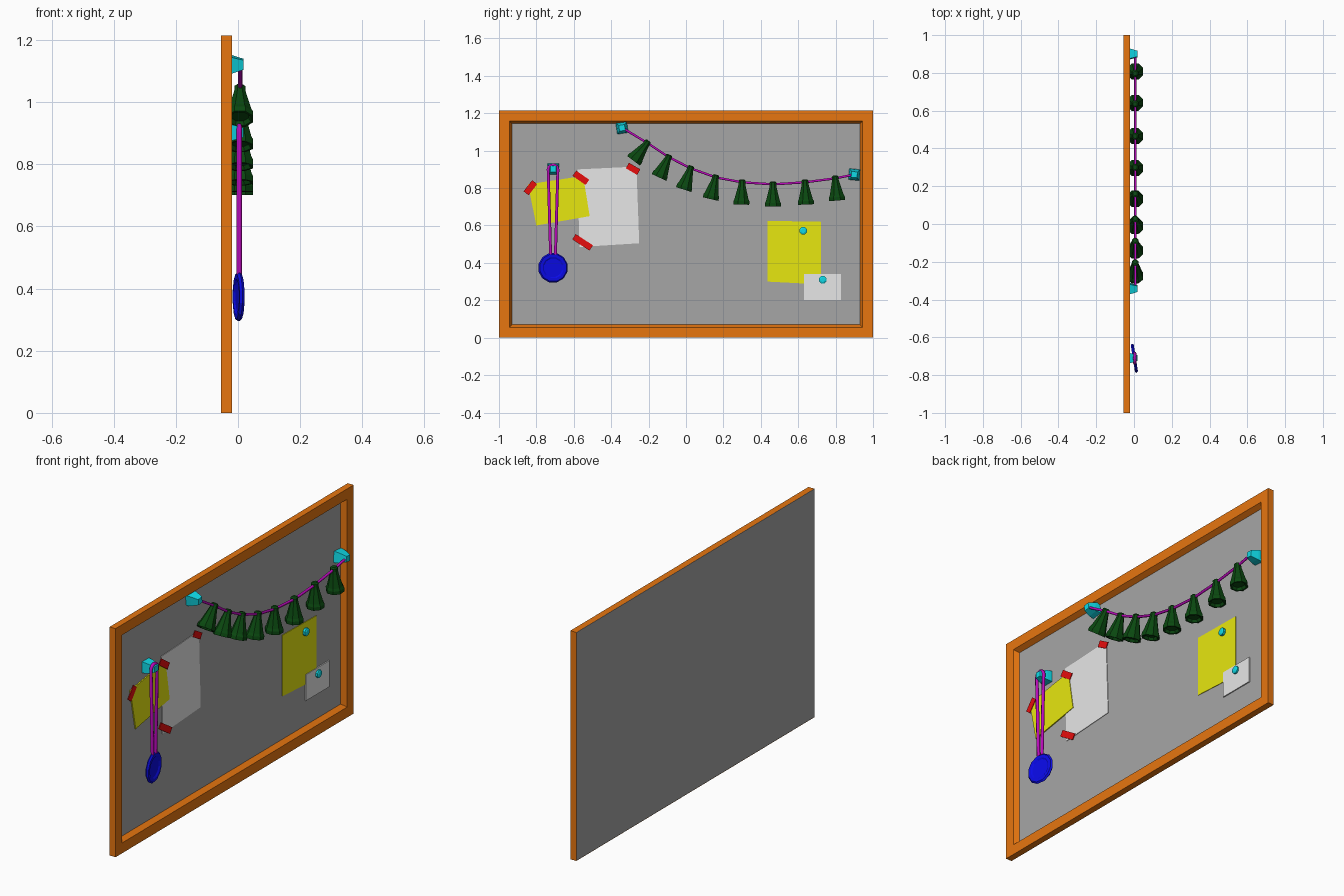
import bpy, bmesh, math
from mathutils import Matrix, Vector

if "Cube" in bpy.data.objects:
    bpy.data.objects.remove(bpy.data.objects["Cube"], do_unlink=True)


def material(name, r, g, b):
    m = bpy.data.materials.new(name)
    m.use_nodes = True
    m.diffuse_color = (r, g, b, 1)
    m.node_tree.nodes["Principled BSDF"].inputs["Base Color"].default_value = (r, g, b, 1)
    return m


ORANGE = material("orange_wood", 0.8, 0.18, 0.005)
GREY = material("board_grey", 0.38, 0.38, 0.38)
YELLOW = material("yellow_paper", 0.8, 0.8, 0.005)
WHITE = material("white_paper", 0.8, 0.8, 0.8)
RED = material("red_tape", 0.8, 0.004, 0.004)
CYAN = material("cyan_pin", 0.005, 0.7, 0.8)
GREEN = material("dark_green", 0.003, 0.065, 0.005)
PURPLE = material("purple_cord", 0.5, 0.003, 0.5)
BLUE = material("medal_blue", 0.003, 0.003, 0.8)

BACK, SURFACE, FRONT = -0.055, -0.047, -0.02
HEIGHT = 1.215


def finish(name, bm, mat, matrix=Matrix()):
    bmesh.ops.recalc_face_normals(bm, faces=bm.faces)
    mesh = bpy.data.meshes.new(name)
    bm.to_mesh(mesh)
    bm.free()
    mesh.materials.append(mat)
    obj = bpy.data.objects.new(name, mesh)
    obj.matrix_world = matrix
    bpy.context.collection.objects.link(obj)
    return obj


def loft(bm, loops, caps=True):
    for a, b in zip(loops, loops[1:]):
        n = len(a)
        for i in range(n):
            bm.faces.new((a[i], a[(i + 1) % n], b[(i + 1) % n], b[i]))
    if caps:
        bm.faces.new(loops[0])
        bm.faces.new(loops[-1])


def lathe(name, profile, sides, mat, matrix):
    """Closed solid from (radius, height) pairs around local z."""
    bm = bmesh.new()
    loops = []
    for r, h in profile:
        angles = [math.tau * (i + 0.5) / sides for i in range(sides)]
        loops.append([bm.verts.new((r * math.cos(a), r * math.sin(a), h)) for a in angles])
    loft(bm, loops)
    return finish(name, bm, mat, matrix)


def plate(name, corners, x0, x1, mat):
    """Thin sheet parallel to the board with (y, z) corners."""
    bm = bmesh.new()
    loft(bm, [[bm.verts.new((x, y, z)) for y, z in corners] for x in (x0, x1)])
    return finish(name, bm, mat)


def rectangle(inset):
    y = 1 - inset
    return [(-y, inset), (y, inset), (y, HEIGHT - inset), (-y, HEIGHT - inset)]


def cord(name, points, radius, x):
    curve = bpy.data.curves.new(name, "CURVE")
    curve.dimensions = "3D"
    curve.bevel_depth = radius
    curve.bevel_resolution = 1
    curve.use_fill_caps = True
    spline = curve.splines.new("POLY")
    spline.points.add(len(points) - 1)
    for p, (y, z) in zip(spline.points, points):
        p.co = (x, y, z, 1)
    curve.materials.append(PURPLE)
    obj = bpy.data.objects.new(name, curve)
    bpy.context.collection.objects.link(obj)


def facing_out(x, y, z, turn=0):
    return (Matrix.Translation((x, y, z)) @ Matrix.Rotation(turn, 4, "Z")
            @ Matrix.Rotation(math.pi / 2, 4, "Y"))


# Board and chamfered frame
plate("board_panel", rectangle(0.001), BACK, SURFACE, GREY)
bm = bmesh.new()
steps = [(0, BACK), (0, FRONT), (0.055, FRONT), (0.07, SURFACE)]
loft(bm, [[bm.verts.new((x, y, z)) for y, z in rectangle(i)] for i, x in steps], caps=False)
bmesh.ops.recalc_face_normals(bm, faces=bm.faces)
finish("frame", bm, ORANGE)

# Papers, layered one over another
plate("large_white_sheet", [(-.58, .90), (-.265, .915), (-.25, .505), (-.57, .485)],
      SURFACE, -0.044, WHITE)
plate("left_yellow_note", [(-.845, .82), (-.55, .865), (-.515, .65), (-.80, .60)],
      SURFACE, -0.041, YELLOW)
plate("right_yellow_note", [(.437, .625), (.722, .62), (.722, .285), (.437, .30)],
      SURFACE, -0.044, YELLOW)
plate("small_white_note", [(.63, .342), (.828, .342), (.828, .203), (.63, .203)],
      SURFACE, -0.041, WHITE)

# Tape strips
for i, (y, z, length, degrees) in enumerate([(-.832, .802, .075, 52), (-.562, .855, .085, -35),
                                             (-.283, .903, .07, -30), (-.553, .51, .11, -33)]):
    along = Vector((math.cos(math.radians(degrees)), math.sin(math.radians(degrees))))
    across = Vector((-along.y, along.x)) * 0.017
    along *= length / 2
    c = Vector((y, z))
    plate(f"tape_strip_{i + 1}", [c - along - across, c + along - across,
                                  c + along + across, c - along + across],
          -0.042, -0.038, RED)

# Flat round pins on the right-hand notes
for i, (y, z) in enumerate([(.627, .572), (.731, .31)]):
    lathe(f"round_pin_{i + 1}", [(.021, -.006), (.021, .006), (.012, .010)], 8, CYAN,
          facing_out(-0.038, y, z))

# Tapered square pegs carrying the garland and the medal
for i, (y, z, spin) in enumerate([(-.342, 1.122, .15), (.90, .872, -.1), (-.71, .902, 0)]):
    lathe(f"peg_{i + 1}", [(.042, -.047), (.037, -.02), (.022, .018)], 4, CYAN,
          facing_out(0, y, z) @ Matrix.Rotation(spin, 4, "Z"))

# Garland cord with hanging bells
bells = [(-.203, 1.048, 37), (-.09, .973, 25), (.027, .914, 18), (.16, .866, 13),
         (.30, .84, 2), (.465, .829, 0), (.636, .84, -2.5), (.797, .861, -5)]
cord("garland_cord", [(-.342, 1.123)] + [(y, z - .009) for y, z, _ in bells] + [(.898, .872)],
     0.007, 0.007)
bell_profile = [(.012, .006), (.019, 0), (.019, -.016), (.022, -.03), (.040, -.098),
                (.046, -.11), (.046, -.128), (.038, -.128), (.03, -.115)]
for i, (y, z, tilt) in enumerate(bells):
    lathe(f"bell_{i + 1}", bell_profile, 8, GREEN,
          Matrix.Translation((.006, y, z)) @ Matrix.Rotation(-math.radians(tilt), 4, "X"))

# Medal on its looped ribbon
arc = [math.pi - math.pi * k / 6 for k in range(7)]
loop = [(-.711 + .026 * math.cos(a), .90 + .024 * math.sin(a)) for a in arc]
cord("medal_ribbon", [(-.724, .445)] + loop + [(-.698, .445)], 0.009, 0.004)
lathe("medal", [(.05, -.003), (.058, -.008), (.074, -.008), (.081, 0), (.074, .008),
                (.058, .008), (.05, .003)], 12, BLUE,
      facing_out(.002, -.711, .374, math.radians(9)))
